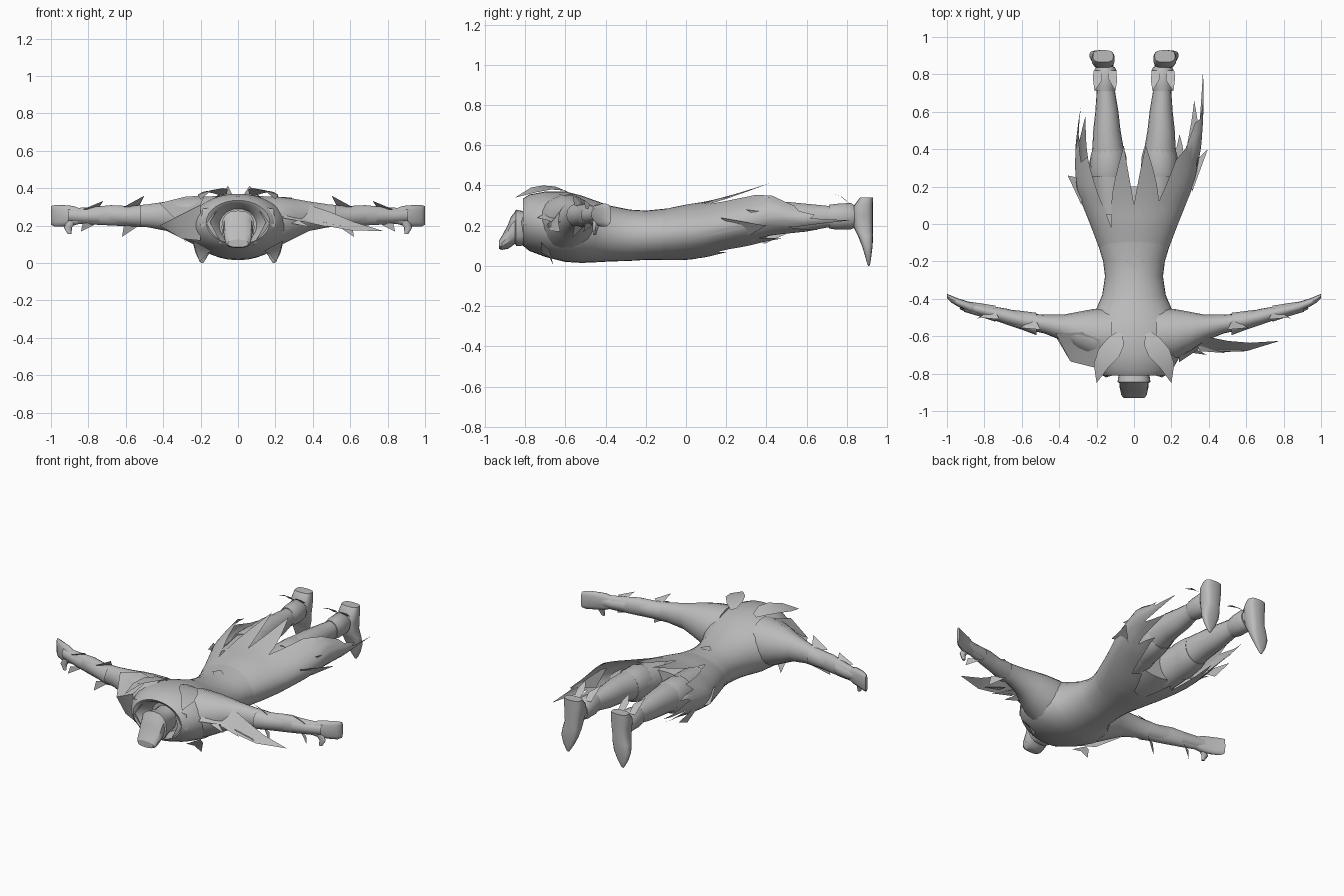
import bpy, bmesh, math
from mathutils import Vector

grey = bpy.data.materials.new("plain grey")
grey.diffuse_color = (0.5, 0.5, 0.5, 1)


def finish(name, bm, angle=50, closed=True):
    if closed:
        bmesh.ops.recalc_face_normals(bm, faces=bm.faces)
    me = bpy.data.meshes.new(name)
    bm.to_mesh(me)
    bm.free()
    me.materials.append(grey)
    ob = bpy.data.objects.new(name, me)
    bpy.context.collection.objects.link(ob)
    bpy.ops.object.select_all(action='DESELECT')
    ob.select_set(True)
    bpy.context.view_layer.objects.active = ob
    bpy.ops.object.shade_smooth_by_angle(angle=math.radians(angle))
    return ob


def loft(name, rings, n=20, caps=(True, True), angle=50, power=1.0):
    """Rings are (centre, half-axis u, half-axis v); power below 1 squares the section."""
    bm = bmesh.new()
    loops = []

    def wave(t):
        return math.copysign(abs(t) ** power, t)
    for c, u, v in rings:
        c, u, v = Vector(c), Vector(u), Vector(v)
        loops.append([bm.verts.new(c + u * wave(math.cos(math.tau * i / n)) + v * wave(math.sin(math.tau * i / n)))
                      for i in range(n)])
    for a, b in zip(loops, loops[1:]):
        for i in range(n):
            j = (i + 1) % n
            bm.faces.new((a[i], a[j], b[j], b[i]))
    if caps[0]:
        bm.faces.new(loops[0])
    if caps[1]:
        bm.faces.new(loops[-1])
    return finish(name, bm, angle)


def along_y(rows, x=0):
    # Rows: y, half width, low z, high z
    return [((x, y, (lo + hi) / 2), (w, 0, 0), (0, 0, (hi - lo) / 2)) for y, w, lo, hi in rows]


def along_x(rows, s):
    # Rows: x, centre y, half depth, low z, high z
    return [((s * x, y, (lo + hi) / 2), (0, d, 0), (0, 0, (hi - lo) / 2)) for x, y, d, lo, hi in rows]


def leaf(name, left, right, s=1):
    """Thin sheet spanning two edge paths that meet at a tip."""
    bm = bmesh.new()
    a = [bm.verts.new((s * x, y, z)) for x, y, z in left]
    b = [bm.verts.new((s * x, y, z)) for x, y, z in right]
    for i in range(len(a) - 1):
        bm.faces.new((a[i], a[i + 1], b[i + 1], b[i]))
    bmesh.ops.remove_doubles(bm, verts=bm.verts, dist=0.001)
    return finish(name, bm, 40)


def lerp(table, t, k=1):
    for p, q in zip(table, table[1:]):
        if t <= q[0]:
            f = max(0, (t - p[0]) / (q[0] - p[0]))
            return p[k] + (q[k] - p[k]) * f
    return table[-1][k]


# Torso, folded inward at the neck to leave an open collar
loft("torso", along_y([
    (-.72, .10, .11, .29), (-.80, .15, .10, .32), (-.81, .17, .10, .335), (-.78, .205, .075, .355),
    (-.70, .25, .045, .37), (-.60, .275, .02, .37), (-.52, .25, .015, .35), (-.45, .20, .018, .325),
    (-.38, .17, .022, .30), (-.28, .155, .025, .28), (-.20, .165, .03, .275), (-.10, .195, .03, .285),
    (0, .225, .032, .293), (.10, .23, .05, .295), (.20, .19, .09, .285)]), 32)

# Head with hood rim, brow and chin
loft("head", along_y([(-.70, .07, .13, .27), (-.78, .07, .11, .265), (-.82, .085, .10, .275),
                      (-.845, .088, .10, .28), (-.85, .078, .11, .27), (-.87, .078, .095, .245),
                      (-.885, .074, .085, .205), (-.915, .068, .08, .15), (-.93, .055, .085, .125)]),
     16, angle=30, power=.8)

# Skirt: flared shell with a ragged hem (angle from side, hem y)
SHAPE = [(-.12, .19, .03, .28), (0, .235, .03, .305), (.1, .275, .04, .32), (.2, .315, .06, .345),
         (.3, .34, .07, .375), (.42, .36, .09, .415), (.56, .37, .11, .36), (.85, .375, .15, .34)]
HEMS = {1: [(-90, .04), (-80, .06), (-70, .20), (-60, .16), (-48, .48), (-40, .36), (-30, .66), (-20, .50),
            (-10, .82), (0, .62), (8, .64), (18, .56), (28, .54), (40, .40), (50, .34), (62, .12), (80, .42), (90, .10)],
        -1: [(-90, .04), (-80, .06), (-70, .20), (-60, .16), (-48, .45), (-40, .32), (-28, .58), (-18, .42),
             (-6, .63), (6, .40), (16, .48), (26, .33), (38, .36), (48, .20), (58, -.02), (80, .42), (90, .10)]}
for s, hem in HEMS.items():
    bm = bmesh.new()
    cols = []
    for a in range(-90, 91, 2):
        end, col = lerp(hem, a), []
        for k in range(11):
            y = -.12 + (end + .12) * k / 10
            w, lo, hi = (lerp(SHAPE, y, i) for i in (1, 2, 3))
            if s < 0:
                w *= 1 - .22 * max(0, y - .15) / .45
            r = math.radians(a)
            col.append(bm.verts.new((s * w * math.cos(r), y, (lo + hi) / 2 + (hi - lo) / 2 * math.sin(r))))
        cols.append(col)
    for a, b in zip(cols, cols[1:]):
        for k in range(10):
            bm.faces.new((a[k], b[k], b[k + 1], a[k + 1]))
    finish("skirt_right" if s > 0 else "skirt_left", bm)

# Loose feathers standing out from the skirt sides
for k, (x0, y0, x1, y1, z) in enumerate(((.31, .17, .395, .40, .20), (.335, .30, .37, .60, .24),
                                         (-.28, .10, -.355, .26, .20), (-.29, .25, -.30, .50, .16))):
    leaf(f"skirt_feather_{k}", [(x0, y0, z + .04), (x1, y1, z)], [(x0 * .97, y0 + .14, z - .05), (x1, y1, z)])

# Back ornament at the waist
leaf("waist_ornament", [(-.04, -.20, .279), (0, -.17, .285)], [(0, -.24, .283), (.04, -.20, .279)])

for s, side in ((1, "right"), (-1, "left")):
    # Arm and shoulder
    loft("arm_" + side, along_x([
        (.12, -.60, .15, .05, .36), (.22, -.59, .135, .09, .355), (.30, -.575, .105, .13, .345),
        (.38, -.555, .07, .17, .33), (.48, -.535, .05, .19, .315), (.58, -.52, .043, .195, .305),
        (.68, -.495, .042, .20, .31), (.78, -.47, .034, .205, .30), (.86, -.45, .026, .21, .295)], s), 18)
    # Hand, fingers and thumb
    loft("hand_" + side, along_x([
        (.83, -.457, .025, .215, .285), (.88, -.443, .026, .20, .305), (.94, -.42, .022, .195, .31),
        (.98, -.40, .018, .195, .31), (1.0, -.385, .012, .205, .305)], s), 12, power=.8)
    loft("thumb_" + side, [((s * .88, -.445, .23), (.03, 0, 0), (0, .02, 0)),
                           ((s * .91, -.45, .19), (.022, 0, 0), (0, .014, 0)),
                           ((s * .90, -.455, .155), (.01, 0, 0), (0, .008, 0))], 8)
    # Flared arm cuffs
    for x, y, r, tag in ((.56, -.525, .05, "elbow"), (.78, -.47, .036, "wrist")):
        loft(tag + "_cuff_" + side, along_x([
            (x + .13, y + .03, r * .8, .255 - r, .255 + r), (x + .04, y + .01, r, .25 - r, .25 + r),
            (x - .04, y - .01, r * 1.2, .25 - r * 1.15, .255 + r * 1.15)], s), 14, (False, False))
        for k, dz in enumerate((1, -1)):
            tip = (x - .06 * dz, y - .04, .25 + dz * (r * 2 + .01))
            leaf(f"{tag}_cuff_point_{side}_{k}", [(x + .05, y - .03, .25 + dz * r), tip],
                 [(x - .03, y + .02, .25 + dz * r), tip], s)
    # Curved collar horns over the upper back
    leaf("collar_horn_" + side,
         [(.06, -.59, .37), (.055, -.65, .395), (.08, -.71, .40), (.14, -.77, .39), (.20, -.85, .34)],
         [(.09, -.575, .36), (.14, -.61, .375), (.19, -.67, .38), (.215, -.75, .365), (.20, -.85, .34)], s)
    # Chest points hanging low
    leaf("chest_point_" + side, [(.14, -.72, .065), (.17, -.68, .045), (.205, -.66, 0.005)],
         [(.24, -.72, .12), (.23, -.68, .08), (.205, -.66, 0.005)], s)
    # Collar lapel beside the head
    leaf("lapel_" + side, [(.10, -.79, .30), (.15, -.82, .22), (.08, -.80, .09)],
         [(.19, -.79, .29), (.20, -.79, .20), (.08, -.80, .09)], s)
    # Leg
    loft("leg_" + side, [((s * x, y, z), (w, 0, 0), (0, 0, h)) for x, y, z, w, h in (
        (.11, .05, .18, .10, .115), (.125, .2, .20, .10, .11), (.135, .33, .22, .095, .10),
        (.14, .42, .235, .082, .085), (.145, .5, .24, .073, .08), (.145, .6, .24, .062, .07),
        (.15, .7, .245, .05, .055), (.155, .8, .25, .045, .048), (.16, .87, .25, .05, .055))], 18)
    # Boot: squared heel and flat sole, narrowing to a downward toe
    loft("boot_" + side, [((s * x, (y0 + y1) / 2, z), (w, 0, 0), (0, (y1 - y0) / 2, 0)) for x, y0, y1, z, w in (
        (.165, .865, .93, .34, .055), (.165, .835, .93, .30, .062), (.165, .83, .93, .25, .058),
        (.168, .835, .93, .19, .052), (.175, .855, .93, .15, .056), (.185, .875, .928, .10, .054),
        (.19, .89, .922, .05, .036), (.192, .90, .917, .015, .016), (.192, .906, .912, 0, .006))],
         16, power=.7)
    # Ankle and knee bands
    loft("ankle_cuff_" + side, along_y([(.71, .052, .185, .305), (.74, .058, .18, .31),
                                        (.82, .06, .18, .315), (.84, .05, .19, .30)], s * .153), 14)
    loft("knee_band_" + side, along_y([(.25, .098, .10, .318), (.28, .101, .105, .325),
                                       (.36, .096, .12, .325), (.40, .085, .14, .318)], s * .137), 16)
    # Winged flaps at the ankle
    for k, dx in enumerate((-.04, .04)):
        c = .155 + dx
        tip = (.155 + dx * 1.4, .71, .37)
        leaf(f"ankle_flap_{side}_{k}", [(c - .02, .82, .305), (c - .025, .77, .345), tip],
             [(c + .02, .82, .305), (c + .025, .78, .34), tip], s)

# Long feathered streamer on one shoulder
leaf("shoulder_streamer", [(.24, -.60, .32), (.38, -.60, .31), (.50, -.625, .27), (.62, -.635, .22), (.78, -.625, .17)],
     [(.24, -.74, .24), (.36, -.66, .22), (.46, -.685, .20), (.60, -.68, .175), (.78, -.625, .17)])
for k, x in enumerate((.30, .40, .50)):
    leaf(f"streamer_feather_{k}", [(x - .06, -.62, .28 - k * .03), (x + .09, -.70 + k * .01, .19)],
         [(x - .05, -.68, .22), (x + .09, -.70 + k * .01, .19)])
# Ragged shoulder cape on the other side
leaf("shoulder_cape", [(-.18, -.62, .36), (-.28, -.58, .355), (-.42, -.585, .32)],
     [(-.20, -.77, .31), (-.34, -.735, .24), (-.42, -.585, .32)])
leaf("shoulder_cape_side", [(-.20, -.77, .31), (-.34, -.735, .24), (-.42, -.60, .20)],
     [(-.20, -.74, .12), (-.30, -.70, .13), (-.42, -.60, .20)])
